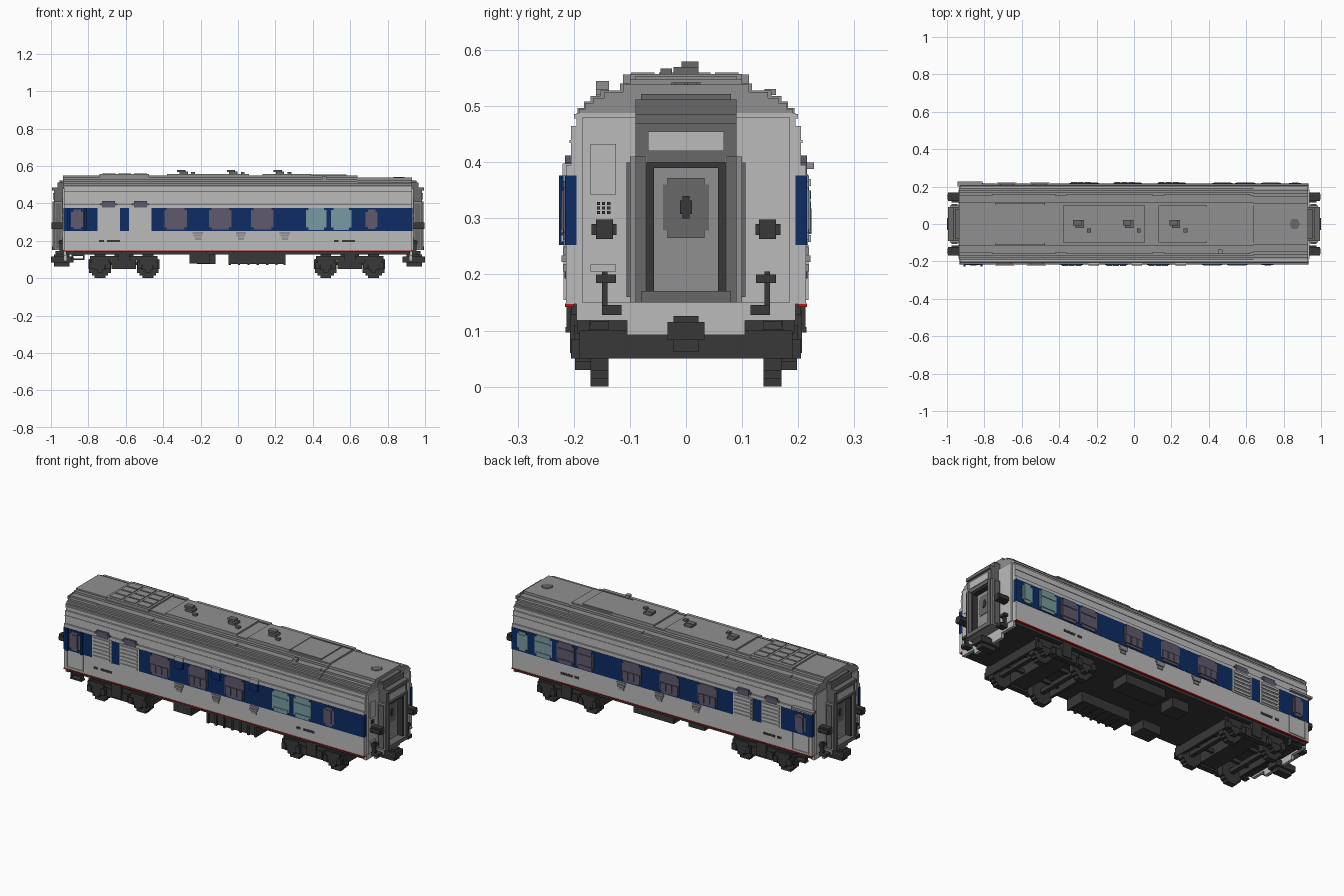
import bpy, bmesh, math

cube = bpy.data.objects.get("Cube")
if cube:
    bpy.data.objects.remove(cube, do_unlink=True)


def material(name, r, g, b):
    m = bpy.data.materials.new(name)
    m.use_nodes = True
    m.diffuse_color = (r, g, b, 1)
    m.node_tree.nodes["Principled BSDF"].inputs["Base Color"].default_value = (r, g, b, 1)
    return m


LIGHT = material("light grey paint", .50, .50, .50)
ROOF = material("roof grey", .28, .28, .28)
MID = material("gangway grey", .14, .14, .14)
DARK = material("dark underframe", .04, .04, .04)
BLUE = material("blue paint", .004, .025, .13)
TEAL = material("teal glass", .19, .33, .36)
PURPLE = material("purple glass", .115, .10, .155)
RED = material("red line", .5, .01, .01)


def finish(name, bm, mat):
    bmesh.ops.recalc_face_normals(bm, faces=bm.faces)
    me = bpy.data.meshes.new(name)
    bm.to_mesh(me)
    bm.free()
    me.materials.append(mat)
    ob = bpy.data.objects.new(name, me)
    bpy.context.collection.objects.link(ob)
    return ob


def part(name, mat, boxes):
    """Join boxes given as (x0, x1, y0, y1, z0, z1) into one object."""
    bm = bmesh.new()
    for b in boxes:
        vs = bmesh.ops.create_cube(bm, size=1)["verts"]
        for v in vs:
            for a in range(3):
                lo, hi = sorted(b[2 * a:2 * a + 2])
                v.co[a] = lo + (v.co[a] + .5) * (hi - lo)
    return finish(name, bm, mat)


def extrude_x(name, mat, half, x0, x1):
    """Extrude a mirrored (y, z) half profile along x."""
    pts = half + [(-y, z) for y, z in reversed(half)]
    bm = bmesh.new()
    a = [bm.verts.new((x0, y, z)) for y, z in pts]
    b = [bm.verts.new((x1, y, z)) for y, z in pts]
    bm.faces.new(a)
    bm.faces.new(b)
    n = len(pts)
    for i in range(n):
        bm.faces.new((a[i], a[(i + 1) % n], b[(i + 1) % n], b[i]))
    return finish(name, bm, mat)


def flip(boxes, axis):
    """Boxes plus their mirror images: axis 0 = x, 1 = y."""
    out = list(boxes)
    for b in boxes:
        c = list(b)
        c[2 * axis], c[2 * axis + 1] = -b[2 * axis + 1], -b[2 * axis]
        out.append(tuple(c))
    return out


def steps(widths):
    """Turn (half width, top z) levels into a stair-stepped half profile."""
    pts, z = [], widths[0][1]
    for w, top in widths[1:]:
        pts += [(w, z), (w, top)]
        z = top
    return pts


def disc(x, z, r, y0, y1, rows=9):
    """Blocky wheel disc made of rows of boxes."""
    h = 2 * r / rows
    out = []
    for i in range(rows):
        c = -r + (i + .5) * h
        w = round(math.sqrt(r * r - c * c) / h) * h
        out.append((x - w, x + w, y0, y1, z + c - h / 2, z + c + h / 2))
    return out


def side(s, x0, x1, depth, z0, z1, inner=.20):
    return (x0, x1, s * inner, s * depth, z0, z1)


def rounded(s, x0, x1, z0, z1, depth, c=.012):
    """Window block with stepped corners on side s."""
    return [side(s, x0 + c, x1 - c, depth, z0, z1), side(s, x0, x1, depth - .0007, z0 + c, z1 - c)]


# Body shell, floor and end skirts
extrude_x("body_shell", LIGHT, steps([(0, .147), (.214, .395), (.205, .465), (.195, .488)]), -.93, .93)
part("floor", DARK, [(-.92, .92, -.205, .205, .128, .147)])
part("end_skirts", LIGHT, flip([(.915, .932, -.195, .195, .118, .15), (.915, .932, -.105, .105, .092, .118),
                                (.93, .937, -.185, .185, .15, .48)], 0))
part("red_sill_line", RED, flip([(-.93, .93, .2, .2155, .142, .148)], 1))
part("blue_band", BLUE, flip([(-.932, .932, .195, .2158, .253, .376)], 1))
part("body_ledges", LIGHT, flip([(-.93, .93, .2, .208, .434, .440), (-.93, .93, .19, .2, .478, .486)], 1))

# Roof in two stepped lengths
extrude_x("roof_main", ROOF, steps([(0, .485), (.193, .497), (.182, .508), (.170, .518), (.152, .528),
                                    (.118, .540), (.1, .548)]), -.935, .64)
extrude_x("roof_end", ROOF, steps([(0, .485), (.190, .495), (.179, .506), (.165, .515), (.146, .525),
                                   (.112, .539)]), .64, .93)
part("roof_rails", ROOF, flip([(-.76, -.42, .14, .16, .52, .531), (-.36, .1, .14, .16, .52, .531),
                               (.16, .62, .14, .16, .52, .531)], 1))
part("roof_plates", ROOF, [(-.74, -.475, -.112, .112, .54, .556), (-.38, .06, -.1, .1, .54, .557),
                           (.13, .39, -.1, .1, .54, .557), (.39, .58, -.09, .09, .54, .554)])
part("roof_grille", ROOF, [(-.725 + i * .084, -.655 + i * .084, -.098 + j * .05, -.056 + j * .05, .55, .560)
                           for i in range(3) for j in range(4)])
vents = []
for x in (-.29, -.025, .225):
    vents += [(x - .022, x + .022, -.022, .022, .55, .570), (x - .035, x + .01, -.008, .022, .568, .580),
              (x + .04, x + .06, -.045, -.025, .55, .567)]
part("roof_vents", MID, vents)
part("chimney", ROOF, [(.45, .472, -.16, -.137, .5, .545)])
part("roof_hatch", MID, [(b[0], b[1], b[4], b[5], b[2], b[3]) for b in disc(.86, 0, .026, .53, .542, 7)])

# Side windows, louvres and vents; each side has its own layout
LAYOUT = {-1: dict(small=[(-.86, PURPLE), (.715, PURPLE)], big=[-.333, -.095, .13],
                   pair=[(.418, TEAL), (.552, TEAL)], louvre=[-.692, -.522]),
          1: dict(small=[(-.86, PURPLE), (.862, TEAL)], big=[-.285, -.05, .185],
                  pair=[(.732, TEAL), (.595, PURPLE), (.473, PURPLE)], louvre=[-.68, -.505])}
for s, lay in LAYOUT.items():
    tag = "front" if s < 0 else "back"
    for i, (x, m) in enumerate(lay["small"]):
        part(f"{tag}_small_window_{i}", m, rounded(s, x - .032, x + .032, .262, .367, .219))
        part(f"{tag}_small_window_pane_{i}", m, [side(s, x - .018, x + .018, .222, .28, .35)])
    for i, x in enumerate(lay["big"]):
        part(f"{tag}_wide_window_{i}", PURPLE, rounded(s, x - .06, x + .06, .26, .376, .219))
        part(f"{tag}_window_shutters_{i}", PURPLE,
             [side(s, x + d - .016, x + d + .016, .224, .272, .318) for d in (-.037, 0, .037)])
    for i, (x, m) in enumerate(lay["pair"]):
        part(f"{tag}_window_{i}", m, rounded(s, x - .054, x + .054, .258, .376, .219))
        part(f"{tag}_window_bar_{i}", m, [side(s, x - .046, x + .046, .223, .335, .341),
                                          side(s, x - .046, x + .046, .223, .275, .281)])
    louvres, arches = [], []
    for x in lay["louvre"]:
        louvres.append(side(s, x - .06, x + .06, .2175, .25, .378))
        louvres += [side(s, x - .052, x + .052, .223, .258 + k * .02, .270 + k * .02) for k in range(6)]
        arches += rounded(s, x - .047, x + .047, .377, .412, .216)
    part(f"{tag}_louvres", LIGHT, louvres)
    part(f"{tag}_louvre_arches", PURPLE, arches)
    lower = []
    for x in (-.215, .015, .25):
        lower += [side(s, x - .027, x + .027, .219, .236, .248), side(s, x - .022, x + .022, .222, .222, .234),
                  side(s, x - .016, x + .016, .219, .205, .219)]
    part(f"{tag}_side_vents", ROOF, lower)
    # Sill fittings and service plates
    part(f"{tag}_service_plates", DARK, [side(s, c + d - w, c + d + w, .2165, .193, .205)
                                         for c in (-.685, .57) for d, w in ((-.045, .013), (.02, .035))])

# Front service boxes, doors, awning and footsteps
part("service_boxes", BLUE, [(x - .027, x + .027, -.222, -.2, .335, .376) for x in (-.215, .015, .25)])
part("service_box_caps", LIGHT, [(x - .027, x + .027, -.220, -.2, .376, .398) for x in (-.215, .015, .25)])
part("door_jambs", BLUE, [(-.912 + d, -.9 + d, -.226, -.2, .253, .376) for d in (0, .09)])
part("door_frames", LIGHT, flip([(-.912, -.906, .2, .218, .155, .253), (-.814, -.808, .2, .218, .155, .253),
                                 (-.912, -.808, .2, .218, .155, .161)], 1))
part("door_awning", ROOF, [(-.945, -.81, .2, .228, .388, .400)])
part("footsteps", DARK, flip([(-.89, -.82, .185, .215, .097, .106), (-.89, -.82, .19, .213, .12, .128),
                              (-.89, -.882, .19, .213, .097, .147), (-.828, -.82, .19, .213, .097, .147)], 1))

# End gangways: open frame, recessed door, hood
part("gangway_frames", ROOF, flip(flip([(.93, .985, .07, .1, .15, .41)], 1) + [(.93, .985, -.1, .1, .15, .17)], 0))
part("gangway_bellows", MID, flip(flip([(.985, .992, .072, .09, .15, .41), (.945, .975, .1, .106, .16, .4)], 1)
                                  + [(.93, .995, -.08, .08, .15, .171)], 0))
part("gangway_lining", DARK, flip(flip([(.93, .98, .057, .07, .17, .4)], 1) + [(.93, .98, -.07, .07, .39, .4)], 0))
part("gangway_doors", ROOF, flip([(.93, .95, -.057, .057, .17, .39)], 0))
part("gangway_door_windows", MID, flip([(.94, .953, -.033, .033, .265, .372), (.94, .9525, -.041, .041, .278, .36)], 0))
part("door_handles", DARK, flip([(.94, .957, -.006, .006, .3, .34), (.94, .956, -.011, .011, .308, .332)], 0))
part("gangway_hoods", MID, flip([(.93, .985, -.09, .09, .4, .475), (.93, .995, -.09, .09, .468, .485),
                                 (.92, .965, -.09, .09, .485, .512), (.92, .955, -.08, .08, .512, .522)], 0))
part("hood_panels", LIGHT, flip([(.97, .988, -.068, .068, .42, .455)], 0))

# End fittings: buffers, hoses, couplers, panels
part("buffers", DARK, flip(flip([(.93, .998, .13, .16, .263, .298), (.93, .995, .124, .168, .27, .29)], 1), 0))
part("hoses", DARK, flip(flip([(.93, .955, .14, .15, .13, .205), (.93, .96, .125, .16, .185, .2),
                               (.93, .975, .115, .15, .128, .146)], 1), 0))
part("couplers", DARK, flip([(.88, 1.0, -.033, .033, .083, .115), (.9, .985, -.022, .022, .062, .126)], 0))
part("end_panels", LIGHT, flip([(.93, .941, -.17, -.125, .343, .433), (.93, .941, -.17, -.125, .205, .218)], 0))
part("end_grilles", DARK, flip([(.93, .940, -.159 + i * .009, -.153 + i * .009, .308 + j * .008, .313 + j * .008)
                                for i in range(3) for j in range(3)], 0))

# Bogies: wheels, axles, side frames, bolsters
for name, c in (("left", .597), ("right", -.61)):
    wheels, frame = [], []
    for x in (c - .128, c + .128):
        wheels += flip(disc(x, .0655, .0655, .138, .170), 1)
        wheels += flip(disc(x, .065, .035, .17, .198, 5), 1)
        wheels.append((x - .012, x + .012, -.14, .14, .053, .077))
        frame += flip([(x - .045, x + .045, .17, .2, .072, .11), (x - .055, x - .03, .172, .205, .05, .085),
                       (x + .03, x + .055, .172, .205, .05, .085)], 1)
    frame += flip([(c - .18, c + .18, .172, .194, .095, .118), (c - .065, c + .065, .17, .2, .05, .095),
                   (c - .03, c + .03, .17, .207, .06, .135), (c - .17, c + .17, .06, .075, .07, .09)], 1)
    frame += [(c - .05, c + .05, -.18, .18, .06, .13), (c - .19, c - .175, -.19, .19, .05, .1),
              (c + .175, c + .19, -.19, .19, .05, .1)]
    part(f"{name}_bogie_wheels", DARK, wheels)
    part(f"{name}_bogie_frame", DARK, frame)

# Equipment under the floor
part("underfloor_boxes", DARK, [(-.05, .255, -.2, -.09, .075, .13), (-.26, -.15, -.2, -.11, .08, .13),
                                (-.05, .2, .08, .18, .08, .13), (-.22, -.12, .06, .15, .075, .13)])
part("underfloor_ribs", DARK, [(x, x + .012, -.206, -.09, .07, .13) for x in (-.05, .0, .05, .1, .15, .2, .243)])
